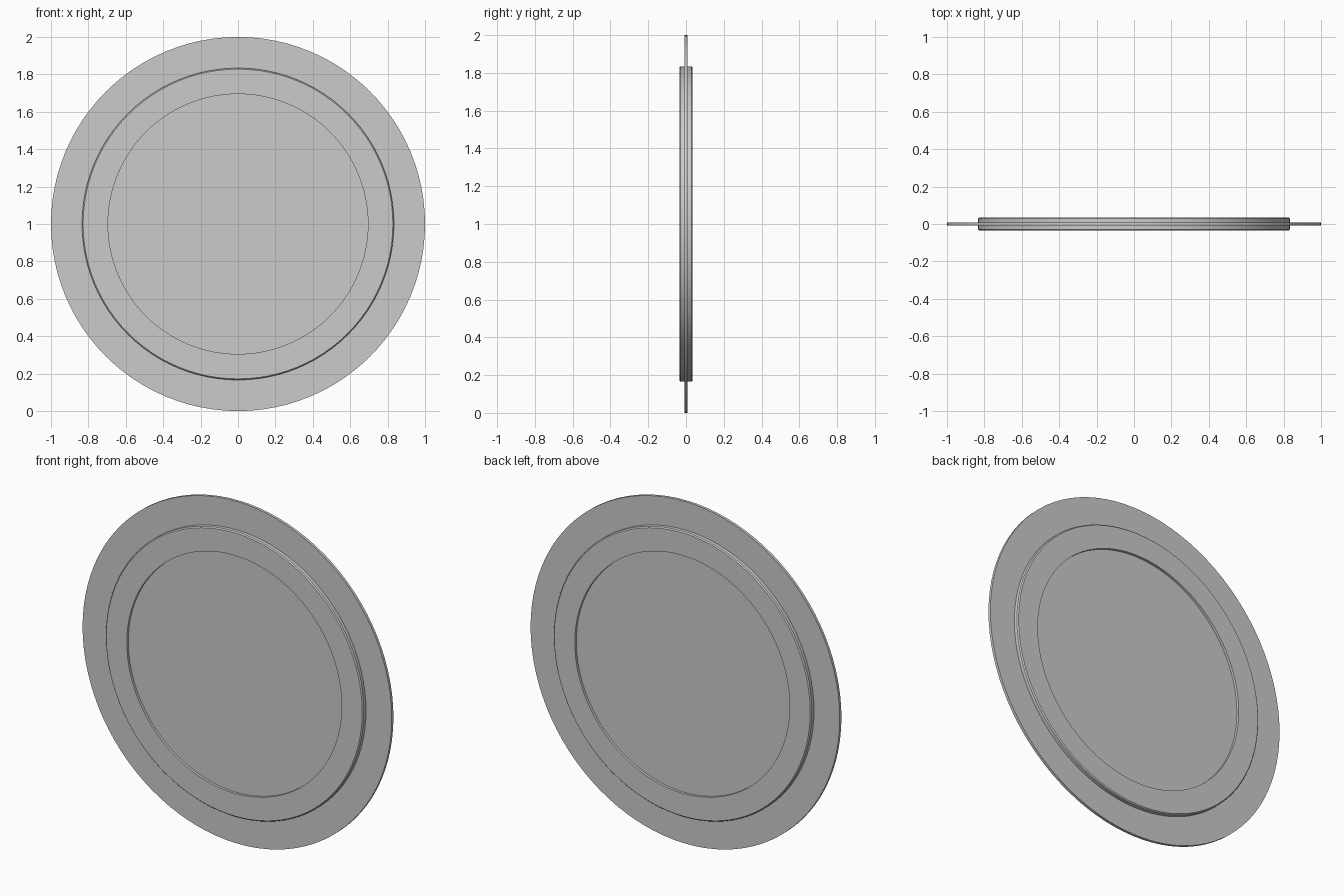
import bpy, math

if "Cube" in bpy.data.objects:
    bpy.data.objects.remove(bpy.data.objects["Cube"])

SEG = 96


def lathe(name, profile):
    """Revolve a closed (radius, y) loop, or one touching the axis, around the y axis."""
    verts, faces, rings = [], [], []
    for r, y in profile:
        if r == 0:
            rings.append([len(verts)] * SEG)
            verts.append((0, y, 1))
        else:
            rings.append(list(range(len(verts), len(verts) + SEG)))
            for i in range(SEG):
                a = 2 * math.pi * i / SEG
                verts.append((r * math.cos(a), y, 1 + r * math.sin(a)))
    on_axis = profile[0][0] == 0
    for k in range(len(rings) - (1 if on_axis else 0)):
        a, b = rings[k], rings[(k + 1) % len(rings)]
        for i in range(SEG):
            j = (i + 1) % SEG
            faces.append(list(dict.fromkeys((a[i], a[j], b[j], b[i]))))
    mesh = bpy.data.meshes.new(name)
    mesh.from_pydata(verts, [], faces)
    mesh.update()
    obj = bpy.data.objects.new(name, mesh)
    bpy.context.collection.objects.link(obj)
    bpy.context.view_layer.objects.active = obj
    obj.select_set(True)
    bpy.ops.object.mode_set(mode='EDIT')
    bpy.ops.mesh.select_all(action='SELECT')
    bpy.ops.mesh.normals_make_consistent(inside=False)
    bpy.ops.object.mode_set(mode='OBJECT')
    bpy.ops.object.shade_smooth_by_angle(angle=math.radians(30))
    obj.select_set(False)
    return obj


# thin flange disc
lathe("flange_disc", [(0, -0.008), (1, -0.008), (1, 0.008), (0, 0.008)])

# raised rim on both faces, outer edges slightly chamfered
lathe("raised_rim", [(0.695, -0.035), (0.828, -0.035), (0.834, -0.029),
                     (0.834, 0.029), (0.828, 0.035), (0.695, 0.035)])

# recessed centre panel
lathe("centre_panel", [(0, -0.02), (0.70, -0.02), (0.70, 0.02), (0, 0.02)])
